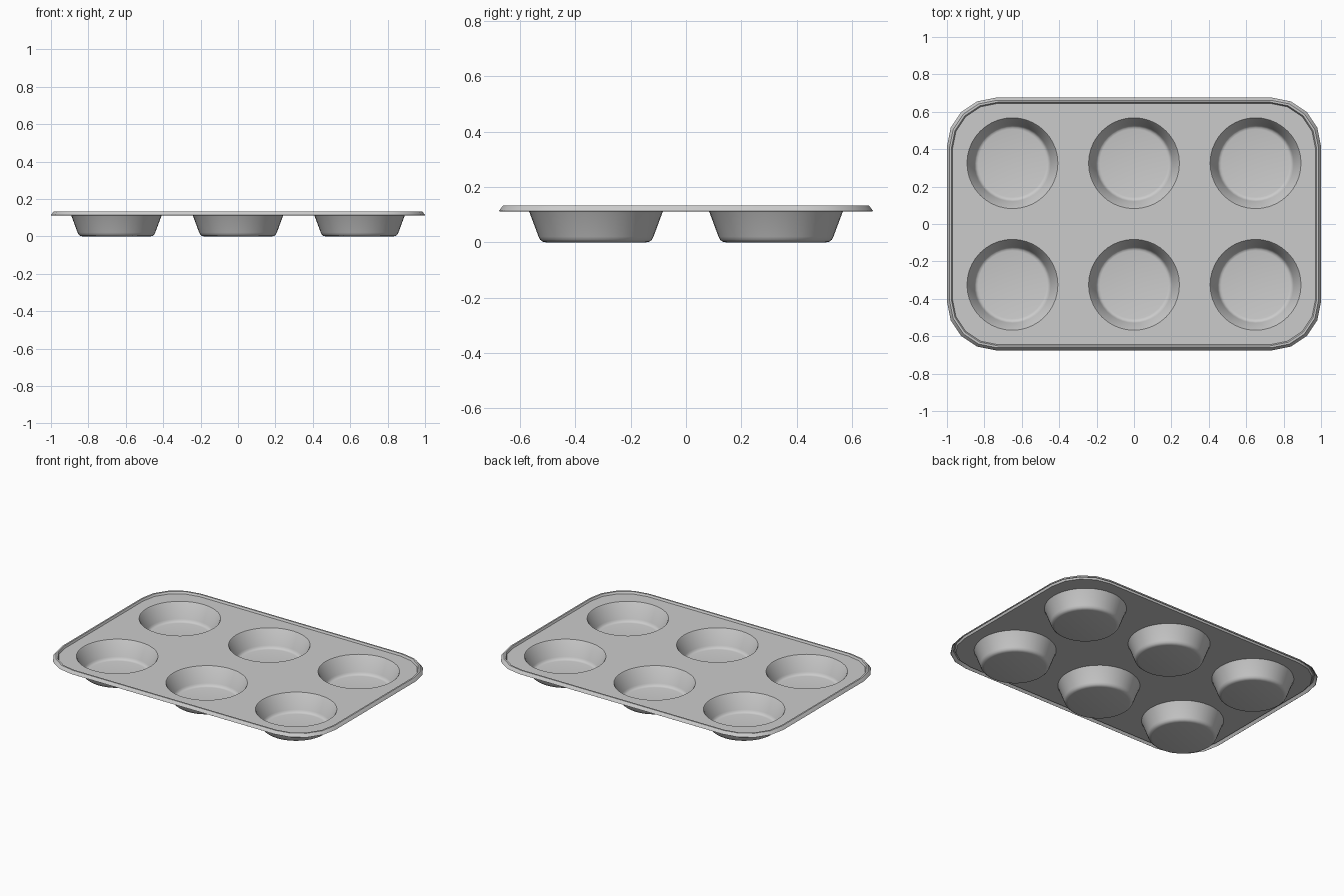
import bpy, bmesh
from math import cos, sin, pi

if "Cube" in bpy.data.objects:
    bpy.data.objects.remove(bpy.data.objects["Cube"])

PLATE_Z = 0.119
SEG = 40


def rounded_rect(bm, inset, z, steps=4):
    """Loop of verts: tray outline with faceted corners."""
    hx, hy, r = 1.0 - inset, 0.675 - inset, 0.26 - inset * 0.6
    verts = []
    for q, (sx, sy) in enumerate([(1, 1), (-1, 1), (-1, -1), (1, -1)]):
        for i in range(steps + 1):
            a = (q + i / steps) * pi / 2
            verts.append(bm.verts.new((sx * (hx - r) + r * cos(a),
                                       sy * (hy - r) + r * sin(a), z)))
    return verts


def circle(bm, cx, cy, r, z):
    return [bm.verts.new((cx + r * cos(2 * pi * i / SEG),
                          cy + r * sin(2 * pi * i / SEG), z)) for i in range(SEG)]


def loop_edges(bm, loop):
    return [bm.edges.new((v, loop[(i + 1) % len(loop)])) for i, v in enumerate(loop)]


def bridge(bm, outer, inner):
    n = len(outer)
    for i in range(n):
        j = (i + 1) % n
        bm.faces.new((outer[i], outer[j], inner[j], inner[i]))


bm = bmesh.new()

# Raised rim, from the outer lower edge in to the plate
rim = [(0.0, 0.113), (0.004, 0.120), (0.014, 0.132), (0.024, 0.132), (0.030, PLATE_Z)]
loops = [rounded_rect(bm, i, z) for i, z in rim]
for a, b in zip(loops, loops[1:]):
    bridge(bm, a, b)

# Flat plate with six round openings
centres = [(x, y) for x in (-0.65, 0, 0.65) for y in (-0.325, 0.325)]
tops = [circle(bm, x, y, 0.243, PLATE_Z) for x, y in centres]
edges = [e for e in bm.edges if all(v in loops[-1] for v in e.verts)]
for t in tops:
    edges += loop_edges(bm, t)
fill = bmesh.ops.triangle_fill(bm, edges=edges, use_beauty=True, use_dissolve=False,
                               normal=(0, 0, 1))
for f in fill["geom"]:
    if isinstance(f, bmesh.types.BMFace) and f.normal.z < 0:
        f.normal_flip()

# Tapered cups with a rounded foot
profile = [(0.238, 0.113), (0.204, 0.022), (0.199, 0.012), (0.192, 0.006), (0.182, 0.004)]
for (x, y), ring in zip(centres, tops):
    for r, z in profile:
        nxt = circle(bm, x, y, r, z)
        bridge(bm, ring, nxt)
        ring = nxt
    bm.faces.new(ring)

bm.normal_update()
mesh = bpy.data.meshes.new("muffin_tray")
bm.to_mesh(mesh)
bm.free()
tray = bpy.data.objects.new("muffin_tray", mesh)
bpy.context.collection.objects.link(tray)

# Thin sheet metal
solid = tray.modifiers.new("sheet", "SOLIDIFY")
solid.thickness = 0.004
solid.offset = -1

bpy.context.view_layer.objects.active = tray
tray.select_set(True)
bpy.ops.object.modifier_apply(modifier="sheet")
bpy.ops.object.shade_smooth_by_angle(angle=0.7)
